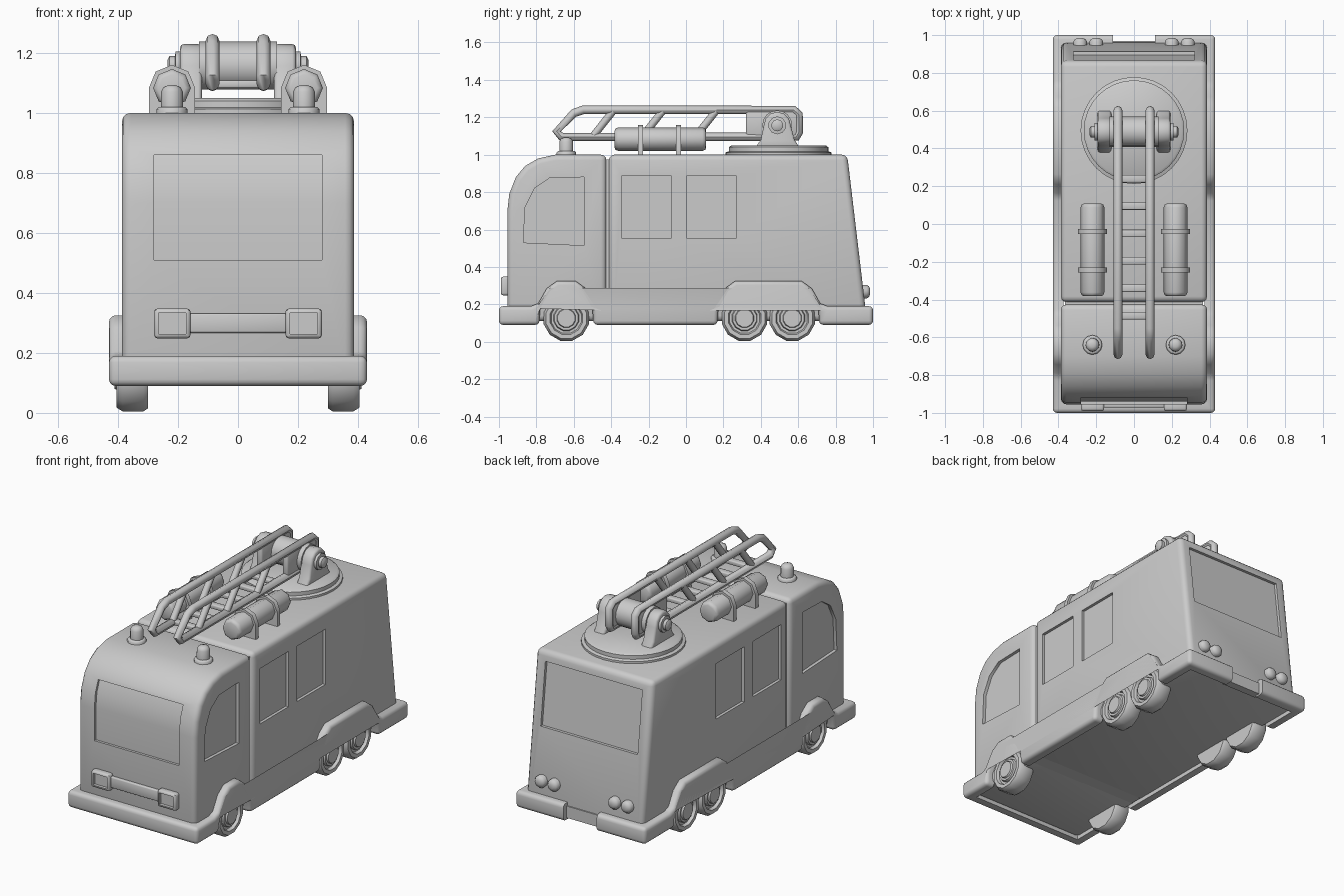
import bpy, bmesh
from math import radians, pi, cos, sin
from mathutils import Vector, Matrix

if "Cube" in bpy.data.objects:
    bpy.data.objects.remove(bpy.data.objects["Cube"])


def make(name, bm):
    bmesh.ops.recalc_face_normals(bm, faces=bm.faces)
    me = bpy.data.meshes.new(name)
    bm.to_mesh(me)
    bm.free()
    ob = bpy.data.objects.new(name, me)
    bpy.context.collection.objects.link(ob)
    return ob


def prism(name, pts, lo, hi, axis='x'):
    """Extrude a profile along x (points are y,z) or along y (points are x,z)."""
    bm = bmesh.new()
    co = (lambda p, t: (t, p[0], p[1])) if axis == 'x' else (lambda p, t: (p[0], t, p[1]))
    f = bm.faces.new([bm.verts.new(co(p, lo)) for p in pts])
    r = bmesh.ops.extrude_face_region(bm, geom=[f])
    vs = [g for g in r['geom'] if isinstance(g, bmesh.types.BMVert)]
    d = Vector(co((0, 0), hi - lo))
    bmesh.ops.translate(bm, verts=vs, vec=d)
    return make(name, bm)


def box(name, x0, x1, y0, y1, z0, z1):
    return prism(name, [(y0, z0), (y1, z0), (y1, z1), (y0, z1)], x0, x1)


def lathe(name, prof, loc, axis='z', n=16, turn=0.0):
    """Revolve (radius, height) points around an axis through loc."""
    bm = bmesh.new()
    rings = [[bm.verts.new((r * cos(turn + 2 * pi * i / n), r * sin(turn + 2 * pi * i / n), h))
              for i in range(n)] for r, h in prof]
    for a, b in zip(rings, rings[1:]):
        for i in range(n):
            bm.faces.new((a[i], a[(i + 1) % n], b[(i + 1) % n], b[i]))
    bm.faces.new(rings[0])
    bm.faces.new(rings[-1])
    rot = {'z': Matrix(), 'x': Matrix.Rotation(pi / 2, 4, 'Y'),
           '-x': Matrix.Rotation(-pi / 2, 4, 'Y'), 'y': Matrix.Rotation(-pi / 2, 4, 'X')}[axis]
    bm.transform(Matrix.Translation(loc) @ rot)
    return make(name, bm)


def finish(ob, bevel=0.0, seg=3, angle=40, cuts=()):
    """Bevel, cut, then bake the result and drop the cutters."""
    if bevel:
        m = ob.modifiers.new('Bevel', 'BEVEL')
        m.width, m.segments, m.angle_limit = bevel, seg, radians(angle)
        m.limit_method = 'ANGLE'
    for c in cuts:
        c.hide_render = True
        m = ob.modifiers.new('Cut', 'BOOLEAN')
        m.object, m.operation, m.solver = c, 'DIFFERENCE', 'EXACT'
    dg = bpy.context.evaluated_depsgraph_get()
    dg.update()
    me = bpy.data.meshes.new_from_object(ob.evaluated_get(dg))
    ob.modifiers.clear()
    ob.data = me
    for c in cuts:
        bpy.data.objects.remove(c)
    return ob


def tube(name, pts, radius, closed=False):
    cu = bpy.data.curves.new(name, 'CURVE')
    cu.dimensions, cu.bevel_depth, cu.bevel_resolution, cu.use_fill_caps = '3D', radius, 2, True
    sp = cu.splines.new('POLY')
    sp.points.add(len(pts) - 1)
    for p, c in zip(sp.points, pts):
        p.co = (*c, 1)
    sp.use_cyclic_u = closed
    tmp = bpy.data.objects.new(name + '_path', cu)
    bpy.context.collection.objects.link(tmp)
    dg = bpy.context.evaluated_depsgraph_get()
    me = bpy.data.meshes.new_from_object(tmp.evaluated_get(dg))
    bpy.data.objects.remove(tmp)
    ob = bpy.data.objects.new(name, me)
    bpy.context.collection.objects.link(ob)
    return ob


# cab with rounded nose, windscreen and door windows
nose = [(-.955, .70), (-.945, .79), (-.91, .88), (-.86, .94), (-.79, .98), (-.70, 1.0)]
cab = prism('cab', [(-.955, .11)] + nose + [(-.425, 1.0), (-.425, .11)], -.387, .387)
screen = [(-.94, .51), (-.94, .70), (-.93, .79), (-.903, .86), (-1.1, .86), (-1.1, .51)]
door = [(-.87, .53), (-.545, .515), (-.545, .88), (-.73, .875), (-.81, .82), (-.86, .72)]
finish(cab, .03, cuts=[prism('cut', screen, -.28, .28),
                       prism('cut', door, .368, .5), prism('cut', door, -.5, -.368)])

# rear body with sloped back and inset windows
body = prism('rear_body', [(-.413, .11), (-.413, 1.0), (.862, 1.0), (.968, .11)], -.387, .387)
cuts = [box('cut', x, x + .13, y, y + .268, .555, .885)
        for x in (.37, -.50) for y in (-.345, .003)]
cuts.append(prism('cut', [(.852, .94), (.896, .57), (1.1, .57), (1.1, .94)], -.32, .32))
finish(body, .03, cuts=cuts)
box('cab_joint', -.365, .365, -.46, -.38, .11, .975)

# skirt with wheel arches, hollow inside, notched at the back
def arch_over(a, b):
    return [(a - .19, .19), (a - .15, .205), (a - .105, .285), (a - .05, .325),
            (b + .05, .325), (b + .105, .285), (b + .15, .205), (b + .19, .19)]


def arch_under(a, b):
    return [(b + .145, .09), (b + .14, .17), (b + .075, .265),
            (a - .075, .265), (a - .14, .17), (a - .145, .09)]


F, R1, R2 = -.64, .313, .568
outline = ([(-1, .09), (-1, .19)] + arch_over(F, F) + arch_over(R1, R2) +
           [(1, .19), (1, .09)] + arch_under(R1, R2) + arch_under(F, F))
skirt = prism('skirt', outline, -.43, .43)
finish(skirt, .022, 3, 65, [box('cut', -.372, .372, -.94, .94, 0, .5),
                            box('cut', -.11, .11, .93, 1.1, 0, .5)])
box('rear_step', -.12, .12, .92, .968, .10, .17)

# wheels
tyre = [(.03, -.105), (.115, -.105), (.125, -.09), (.125, -.02), (.112, 0), (.09, 0), (.083, -.018),
        (.07, -.018), (.065, -.004), (.052, -.004), (.048, .006), (.03, .006)]
for s, ax in ((1, 'x'), (-1, '-x')):
    for y in (F, R1, R2):
        lathe('wheel', tyre, (s * .405, y, .126), ax, 12, pi / 12)

# headlights with sunken lenses, grille bar, tail lights, beacons
finish(box('grille_bar', -.18, .18, -.972, -.94, .267, .332), .006, 2)
for s in (1, -1):
    x0, x1 = sorted((s * .158, s * .28))
    lamp = box('headlight', x0, x1, -.99, -.94, .248, .348)
    finish(lamp, .012, 2, cuts=[box('cut', x0 + .015, x1 - .015, -1.1, -.972, .263, .333)])
    for x in (.2, .285):
        lathe('tail_light', [(.036, -.03), (.036, .012), (.028, .024), (.012, .03)],
              (s * x, .955, .268), 'y', 12)
    lathe('beacon', [(.052, -.01), (.052, .012), (.044, .02), (.037, .02), (.036, .07),
                     (.028, .086), (.012, .092)], (s * .22, -.64, 1.0), 'z', 12)

# roof tanks and their straps
for s in (1, -1):
    x = s * .22
    lathe('tank', [(.045, -.245), (.057, -.24), (.063, -.225), (.063, .225), (.057, .24), (.045, .245)],
          (x, -.137, 1.083), 'y', 8, 0)
    top = [(x + .077 * cos(i * pi / 4), 1.083 + .077 * sin(i * pi / 4)) for i in range(5)]
    for y in (-.04, -.243):
        prism('tank_strap', [(x + .077, .99)] + top + [(x - .077, .99)], y - .014, y + .014, 'y')

# turntable, pivot brackets, drum and bolts
lathe('turntable', [(.283, .99), (.283, 1.012), (.266, 1.018), (.266, 1.04), (.252, 1.05), (.02, 1.05)],
      (0, .495, 0), 'z', 32)
lathe('pivot_drum', [(.08, -.13), (.08, .13)], (0, .488, 1.157), 'x', 16)
side = [(.372, 1.04), (.40, 1.08)] + \
       [(.488 - .072 * cos(i * pi / 6), 1.157 + .072 * sin(i * pi / 6)) for i in range(7)] + \
       [(.58, 1.08), (.606, 1.04)]
for s, ax in ((1, 'x'), (-1, '-x')):
    x0, x1 = sorted((s * .12, s * .193))
    finish(prism('pivot_bracket', side, x0, x1), .012, 2)
    lathe('pivot_bolt', [(.048, -.02), (.048, .018), (.032, .02), (.032, .038), (.02, .045)],
          (s * .19, .488, 1.157), ax, 10)

# ladder rails with slanted braces
loop = [(-.692, 1.125), (-.665, 1.095), (.33, 1.095), (.59, 1.095), (.603, 1.12), (.603, 1.215),
        (.575, 1.24), (-.55, 1.24), (-.60, 1.222)]
for s in (1, -1):
    x = s * .085
    tube('ladder_rail', [(x, y, z) for y, z in loop], .023, True)
    for y in (-.47, -.205, .08):
        tube('ladder_brace', [(x, y - .03, 1.095), (x, y + .085, 1.24)], .02)
    plate = [(.32, 1.09), (.60, 1.09), (.60, 1.24), (.32, 1.24)]
    finish(prism('ladder_end_plate', plate, x - .018, x + .018), .01, 2)

# ladder rungs
for y in (-.485, -.34, -.195, -.05, .095, .24):
    finish(box('ladder_rung', -.08, .08, y - .02, y + .02, 1.082, 1.108), .006, 2)

# smooth shading with crisp edges
bpy.ops.object.select_all(action='DESELECT')
for ob in bpy.context.scene.objects:
    ob.select_set(True)
bpy.context.view_layer.objects.active = cab
bpy.ops.object.shade_smooth_by_angle(angle=radians(46))
